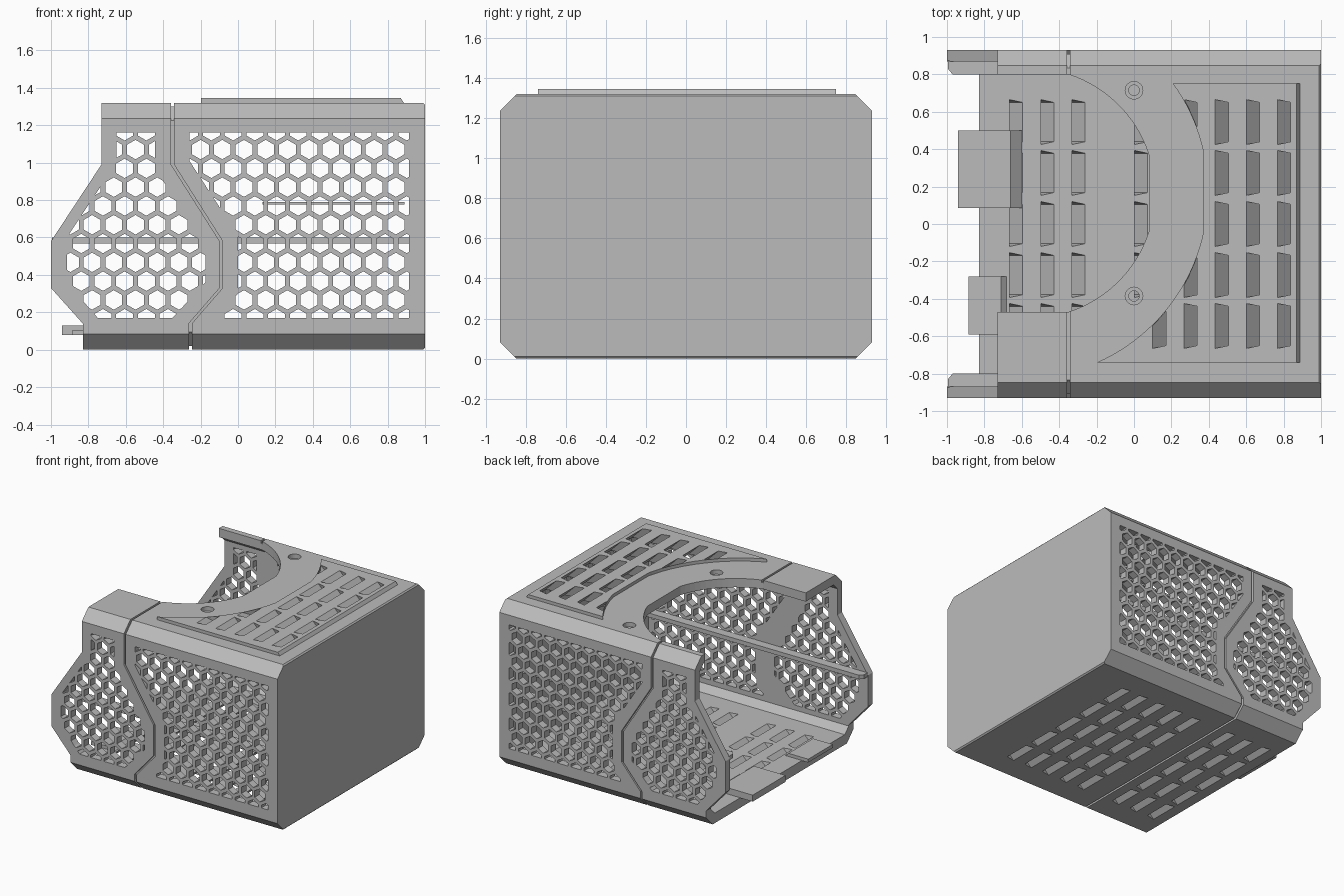
import bpy, bmesh, math
from mathutils import Vector

cube = bpy.data.objects.get("Cube")
if cube:
    bpy.data.objects.remove(cube, do_unlink=True)

grey = bpy.data.materials.new("plain grey")
grey.use_nodes = True
GREY = (0.5, 0.5, 0.5, 1)
grey.diffuse_color = GREY
grey.node_tree.nodes["Principled BSDF"].inputs["Base Color"].default_value = GREY


def prism(name, polys, axis, lo, hi, shear=0):
    """Extrude 2D outlines along an axis; shear slides the hi end in x."""
    bm = bmesh.new()
    place = {"x": lambda a, b, t: (t, a, b),
             "y": lambda a, b, t: (a, t, b),
             "z": lambda a, b, t: (a, b, t)}[axis]
    for poly in polys:
        ends = []
        for t, s in ((lo, 0), (hi, shear)):
            ends.append([bm.verts.new(Vector(place(a, b, t)) + Vector((s, 0, 0))) for a, b in poly])
            bm.faces.new(ends[-1])
        n = len(poly)
        for i in range(n):
            j = (i + 1) % n
            bm.faces.new((ends[0][i], ends[0][j], ends[1][j], ends[1][i]))
    bmesh.ops.recalc_face_normals(bm, faces=bm.faces)
    mesh = bpy.data.meshes.new(name)
    bm.to_mesh(mesh)
    bm.free()
    mesh.materials.append(grey)
    obj = bpy.data.objects.new(name, mesh)
    bpy.context.collection.objects.link(obj)
    return obj


def carve(target, tool, operation="DIFFERENCE", keep=False):
    mod = target.modifiers.new("carve", "BOOLEAN")
    mod.operation, mod.object, mod.solver = operation, tool, "EXACT"
    bpy.context.view_layer.objects.active = target
    bpy.ops.object.modifier_apply(modifier=mod.name)
    if not keep:
        bpy.data.objects.remove(tool, do_unlink=True)


def rect(x0, x1, y0, y1):
    return [(x0, y0), (x1, y0), (x1, y1), (x0, y1)]


def octagon(half, z0, z1, c):
    return [(-half + c, z0), (half - c, z0), (half, z0 + c), (half, z1 - c),
            (half - c, z1), (c - half, z1), (-half, z1 - c), (-half, z0 + c)]


def circle(cx, cy, r, n=32):
    return [(cx + r * math.cos(math.tau * i / n), cy + r * math.sin(math.tau * i / n)) for i in range(n)]


def arc(cx, cy, r, y0, y1, x_max, n=40):
    """Right-hand arc from y0 up to y1, flattened at x_max."""
    a0, a1 = math.asin((y0 - cy) / r), math.asin((y1 - cy) / r)
    angles = [a0 + (a1 - a0) * i / n for i in range(n + 1)]
    return [(min(x_max, cx + r * math.cos(a)), cy + r * math.sin(a)) for a in angles]


def clip(subject, convex):
    """Clip an outline to a counter-clockwise convex polygon."""
    out = subject
    for i, a in enumerate(convex):
        b = convex[(i + 1) % len(convex)]
        side = lambda p: (b[0] - a[0]) * (p[1] - a[1]) - (b[1] - a[1]) * (p[0] - a[0])
        src, out = out, []
        for k, q in enumerate(src):
            p = src[k - 1]
            sp, sq = side(p), side(q)
            if (sp >= 0) != (sq >= 0):
                f = sp / (sp - sq)
                out.append((p[0] + f * (q[0] - p[0]), p[1] + f * (q[1] - p[1])))
            if sq >= 0:
                out.append(q)
    return out


def area(p):
    return abs(sum(p[i - 1][0] * p[i][1] - p[i][0] * p[i - 1][1] for i in range(len(p)))) / 2


# Case shell: chamfered tube trimmed to the side silhouette, then hollowed
shell = prism("case_shell", [octagon(0.93, 0, 1.32, 0.083)], "x", -1.1, 1.05)
silhouette = [(-0.83, 0), (-0.83, 0.14), (-1, 0.33), (-1, 0.58), (-0.73, 0.99), (-0.73, 1.32),
              (0.99, 1.32), (1, 1.31), (1, 0.01), (0.99, 0)]
carve(shell, prism("trim", [silhouette], "y", -1.1, 1.1), "INTERSECT")
carve(shell, prism("cavity", [octagon(0.87, 0.08, 1.25, 0.05)], "x", -1.2, 0.94))

# Seam groove around the outside
seam = [(-0.255, -0.1), (-0.255, 0.14), (-0.09, 0.33), (-0.09, 0.58), (-0.35, 0.99), (-0.35, 1.5)]
strip = [(x - 0.008, z) for x, z in seam] + [(x + 0.008, z) for x, z in reversed(seam)]
groove = prism("groove", [strip], "y", -1.1, 1.1)
carve(groove, prism("core", [octagon(0.91, 0.02, 1.3, 0.075)], "x", -1.2, 1.2))
carve(shell, groove)

# Rounded opening in the roof
opening = arc(-0.555, 0.165, 0.667, -0.47, 0.80, 0.08) + [(-1.2, 0.80), (-1.2, -0.47)]
carve(shell, prism("roof_opening", [opening], "z", 1.15, 1.5))

# Hexagonal mesh through the front and back walls
wide_panel = [(-0.26, 1.16), (-0.26, 1.01), (0, 0.61), (0, 0.30), (-0.12, 0.17), (0.915, 0.17), (0.915, 1.16)]
narrow_panel = [(-0.65, 1.16), (-0.65, 1.0), (-0.915, 0.60), (-0.915, 0.36), (-0.75, 0.17),
                (-0.35, 0.17), (-0.175, 0.36), (-0.175, 0.56), (-0.445, 0.97), (-0.445, 1.16)]
PITCH = 0.116
holes = []
for row in range(-1, 10):
    for col in range(-8, 12):
        cx = -0.2 + PITCH * (col + 0.5 * (row % 2))
        cz = 1.07 - 0.1005 * row
        hexagon = [(cx + 0.052 * math.cos(math.radians(30 + 60 * k)),
                    cz + 0.052 * math.sin(math.radians(30 + 60 * k))) for k in range(6)]
        for panel in (wide_panel, narrow_panel):
            piece = clip(panel, hexagon)
            if len(piece) > 2 and area(piece) > 0.0004:
                holes.append(piece)
carve(shell, prism("hex_holes", holes, "y", -1.1, 1.1))

# Slanted vent slots
ROWS = [-0.545, -0.273, 0, 0.273, 0.545]


def slots(columns):
    return [[(x, y - 0.12), (x + 0.07, y - 0.105), (x + 0.07, y + 0.105), (x, y + 0.12)]
            for x in columns for y in ROWS]


STEP = 0.167
floor_columns = [-0.665 + STEP * k for k in range(9) if k != 3]
carve(shell, prism("floor_slots", slots([x + 0.03 for x in floor_columns]), "z", 0.11, -0.03, -0.14))

# Raised vent panel on the roof, sloped along its right edge
outline = arc(-0.6, 0.17, 0.995, -0.74, 0.75, 0.37) + [(0.89, 0.75), (0.89, -0.74)]
panel = prism("roof_vent_panel", [outline], "z", 1.315, 1.345)
for v in panel.data.vertices:
    if v.co.x > 0.88 and v.co.z > 1.33:
        v.co.x = 0.87
roof_slots = prism("roof_slots", slots([0.075 + STEP * k for k in range(5)]), "z", 1.37, 1.21, 0.16)
carve(roof_slots, prism("slot_limit", [circle(-0.6, 0.17, 1.0, 96)], "z", 1.1, 1.5))
carve(shell, roof_slots, keep=True)
carve(panel, roof_slots)

# Countersunk screw holes
for y in (0.715, -0.385):
    carve(shell, prism("sink", [circle(0, y, 0.047)], "z", 1.285, 1.4))
    carve(shell, prism("bore", [circle(0, y, 0.028)], "z", 1.2, 1.4))

# Inner rails along both side walls
for name, s in (("front_rail", -1), ("back_rail", 1)):
    prism(name, [[(-0.995, s * 0.875), (-0.995, s * 0.83), (-0.97, s * 0.80),
                  (0.945, s * 0.80), (0.945, s * 0.875)]], "z", 0.567, 0.60)
prism("upper_back_rail", [rect(0.13, 0.89, 0.83, 0.875)], "z", 0.775, 0.79)

# Locking tabs on the floor, ramped at the inner end
for name, x0, x1, ramp, top, y0, y1 in (("large_tab", -0.94, -0.60, 0.06, 0.13, 0.085, 0.50),
                                        ("small_tab", -0.885, -0.68, 0.03, 0.105, -0.59, -0.28)):
    prism(name, [[(x0, 0.078), (x1, 0.078), (x1 - ramp, top), (x0, top)]], "y", y0, y1)
